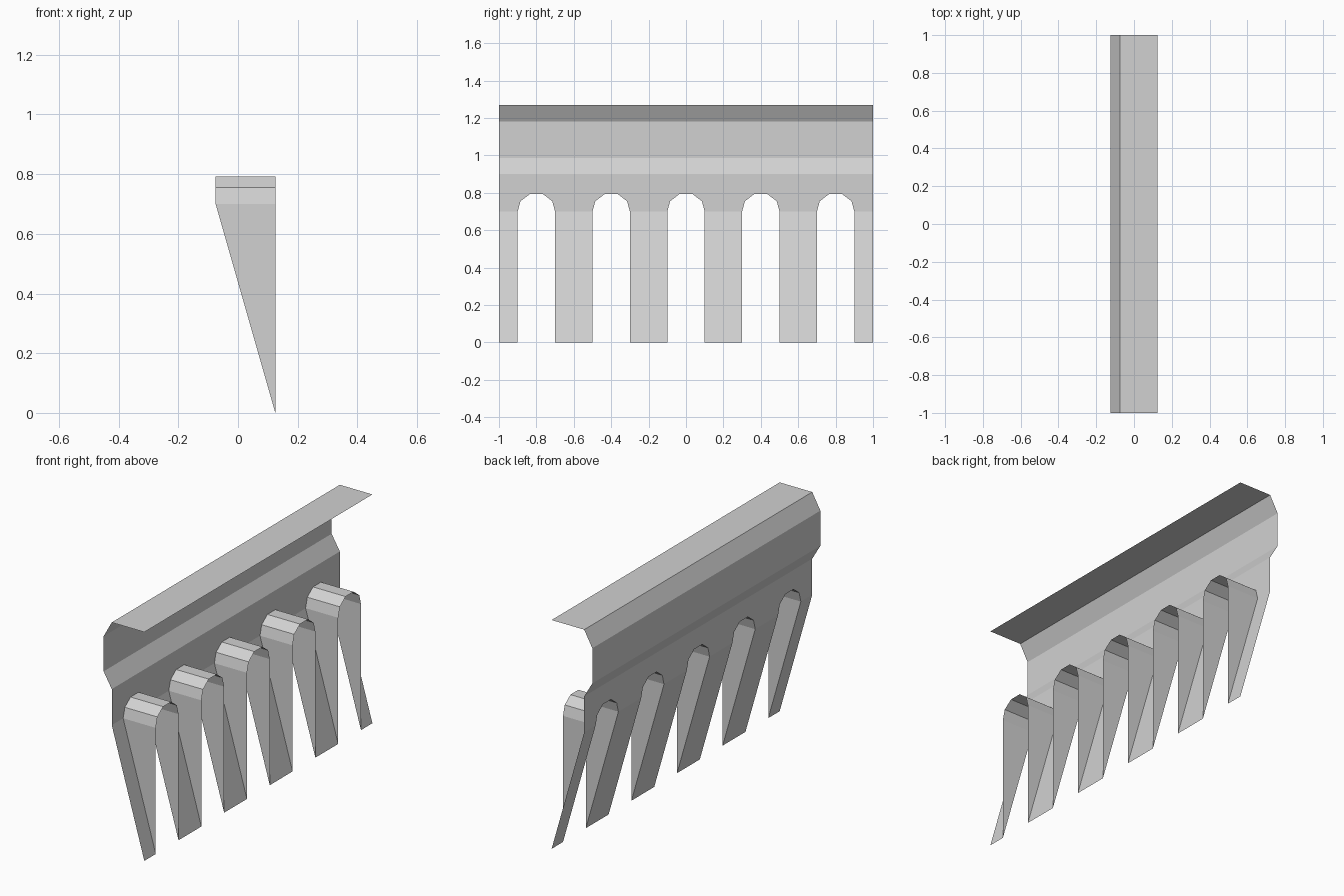
import bpy

cube = bpy.data.objects.get("Cube")
if cube:
    bpy.data.objects.remove(cube, do_unlink=True)

# One plain stone colour
stone = bpy.data.materials.new("stone_grey")
stone.use_nodes = True
GREY = (0.64, 0.64, 0.64, 1)
stone.diffuse_color = GREY
stone.node_tree.nodes["Principled BSDF"].inputs["Base Color"].default_value = GREY

BACK, FRONT, BULGE = -0.075, 0.125, -0.125   # x of wall, foot edge, raised band
SPRING, WALL_TOP = 0.7, 0.9                  # height of arch spring and wall top
HALF = 0.1                                   # half width of an opening
CENTRES = [0.4 * i for i in range(-2, 3)]
ARCH = [(-HALF, SPRING), (-0.085, 0.755), (-0.035, 0.793),
        (0.035, 0.793), (0.085, 0.755), (HALF, SPRING)]


def add_part(name, faces):
    """Make an open sheet from a list of faces given as corner points."""
    verts = [p for f in faces for p in f]
    index, n = [], 0
    for f in faces:
        index.append(list(range(n, n + len(f))))
        n += len(f)
    mesh = bpy.data.meshes.new(name)
    mesh.from_pydata(verts, [], index)
    mesh.materials.append(stone)
    obj = bpy.data.objects.new(name, mesh)
    bpy.context.collection.objects.link(obj)
    return obj


def strip(a, b, y0, y1):
    """Rectangle spanning y0..y1 between two (x, z) profile points."""
    return [(a[0], y0, a[1]), (b[0], y0, b[1]), (b[0], y1, b[1]), (a[0], y1, a[1])]


# Parapet: raised band, chamfers and flat walkway on top
profile = [(BACK, WALL_TOP), (BULGE, 0.985), (BULGE, 1.18), (BACK, 1.27), (FRONT, 1.27)]
add_part("parapet", [strip(a, b, -1, 1) for a, b in zip(profile, profile[1:])])

# Wall above the arches, and sloping corbels between them
edges = [-1] + [c + s * HALF for c in CENTRES for s in (-1, 1)] + [1]
wall, corbels = [], []
for y0, y1 in zip(edges[::2], edges[1::2]):
    wall.append(strip((BACK, SPRING), (BACK, WALL_TOP), y0, y1))
    corbels.append(strip((FRONT, 0), (BACK, SPRING), y0, y1))
for c in CENTRES:
    for (ya, za), (yb, zb) in zip(ARCH, ARCH[1:]):
        wall.append([(BACK, c + ya, za), (BACK, c + ya, WALL_TOP),
                     (BACK, c + yb, WALL_TOP), (BACK, c + yb, zb)])
add_part("arcade_wall", wall)
add_part("corbel_slopes", corbels)

# Faceted vault and tapering side cheeks of every opening
for i, c in enumerate(CENTRES):
    faces = [[(BACK, c + ya, za), (BACK, c + yb, zb),
              (FRONT, c + yb, zb), (FRONT, c + ya, za)]
             for (ya, za), (yb, zb) in zip(ARCH, ARCH[1:])]
    for s in (-1, 1):
        cheek = [(BACK, c + s * HALF, SPRING), (FRONT, c + s * HALF, SPRING),
                 (FRONT, c + s * HALF, 0)]
        faces.append(cheek if s < 0 else cheek[::-1])
    add_part(f"arch_vault_{i + 1}", faces)
